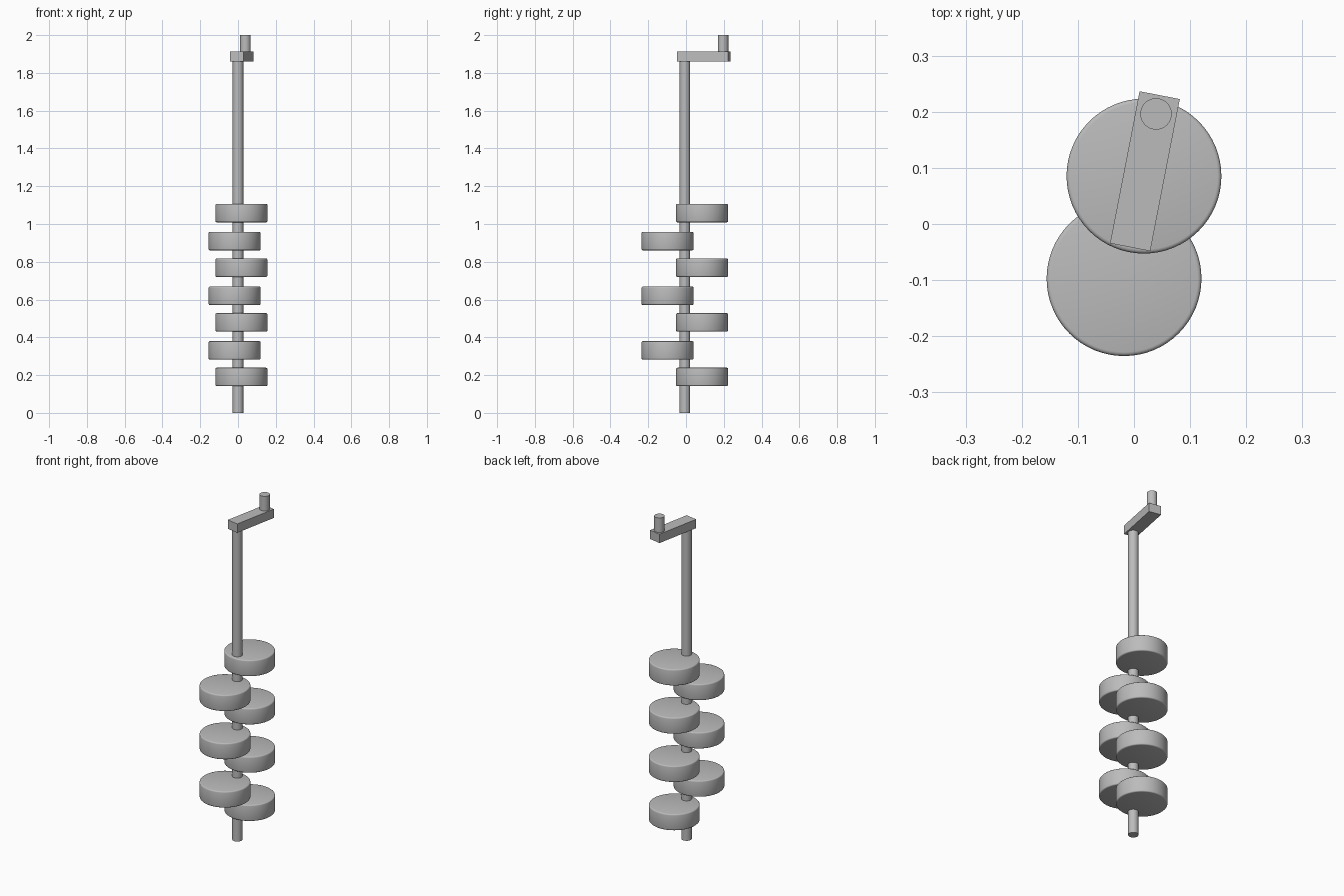
import bpy
import math
from mathutils import Vector

if "Cube" in bpy.data.objects:
    bpy.data.objects.remove(bpy.data.objects["Cube"], do_unlink=True)

GREY = 0.5
steel = bpy.data.materials.new("grey_steel")
steel.use_nodes = True
steel.diffuse_color = (GREY, GREY, GREY, 1)
steel.node_tree.nodes["Principled BSDF"].inputs["Base Color"].default_value = (GREY, GREY, GREY, 1)

# Everything is laid out along one slightly turned crank direction
TURN = math.radians(-11)
AXIS = Vector((0, -0.006, 0))
OUT = Vector((-math.sin(TURN), math.cos(TURN), 0))


def finish(name, bevel=0):
    obj = bpy.context.object
    obj.name = name
    obj.data.materials.append(steel)
    if bevel:
        mod = obj.modifiers.new("soft_rim", "BEVEL")
        mod.width = bevel
        mod.segments = 3
        mod.limit_method = "ANGLE"
        bpy.ops.object.modifier_apply(modifier=mod.name)
    return obj


def cylinder(name, offset, radius, bottom, top, sides, bevel=0):
    place = AXIS + OUT * offset + Vector((0, 0, (bottom + top) / 2))
    bpy.ops.mesh.primitive_cylinder_add(vertices=sides, radius=radius, depth=top - bottom, location=place)
    finish(name, bevel)
    bpy.ops.object.shade_smooth_by_angle(angle=math.radians(35))


# Shaft and grip
cylinder("shaft", 0, 0.028, 0, 1.87, 32)
cylinder("crank_grip", 0.206, 0.028, 1.905, 2.0, 32)

# Crank arm
bpy.ops.mesh.primitive_cube_add(size=1, location=AXIS + OUT * 0.102 + Vector((0, 0, 1.886)), rotation=(0, 0, TURN))
bpy.context.object.scale = (0.073, 0.276, 0.053)
bpy.ops.object.transform_apply(location=False, rotation=False, scale=True)
finish("crank_arm")

# Eccentric cams alternate from one side of the shaft to the other
for i in range(7):
    side = 1 if i % 2 == 0 else -1
    bottom = 0.142 + i * 0.1445 - (0 if side > 0 else 0.004)
    cylinder(f"cam_{i + 1}", side * 0.093, 0.138, bottom, bottom + 0.097, 64, bevel=0.007)
